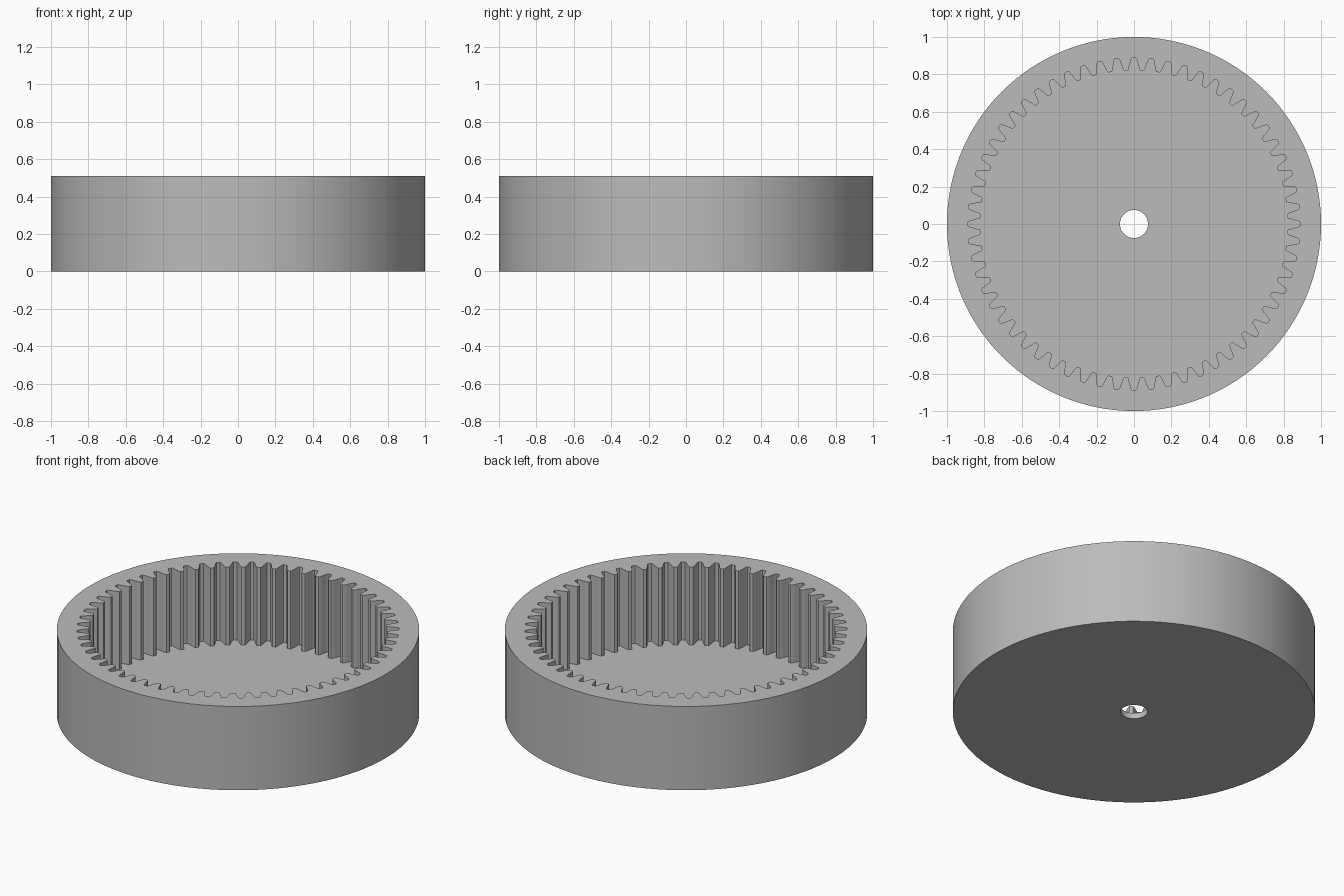
import bpy
import bmesh
from math import sin, cos, radians, pi, tau

HEIGHT, FLOOR = 0.51, 0.035
OUTER, BORE = 1.0, 0.075
TEETH = 60
# Half of one tooth gap: angle from the gap centre in degrees, radius
GAP = [(2.35, 0.822), (2.02, 0.827), (1.6, 0.848), (1.2, 0.868), (0.9, 0.883), (0.6, 0.888)]

cube = bpy.data.objects.get("Cube")
if cube:
    bpy.data.objects.remove(cube, do_unlink=True)

grey = bpy.data.materials.new("plain grey")
grey.use_nodes = True
colour = (0.5, 0.5, 0.5, 1)
grey.diffuse_color = colour
grey.node_tree.nodes["Principled BSDF"].inputs["Base Color"].default_value = colour


def circle(radius, count):
    return [(radius * cos(tau * i / count), radius * sin(tau * i / count)) for i in range(count)]


def toothed_outline():
    gap = [(-a, r) for a, r in GAP] + [(a, r) for a, r in reversed(GAP)]
    outline = []
    for i in range(TEETH):
        for a, r in gap:
            t = tau * i / TEETH + radians(a)
            outline.append((r * cos(t), r * sin(t)))
    return outline


bm = bmesh.new()


def wall(outline, low, high):
    """Upright wall along a closed outline; returns its lower and upper edges."""
    rings = []
    for z in (low, high):
        verts = [bm.verts.new((x, y, z)) for x, y in outline]
        rings.append((verts, [bm.edges.new((verts[i - 1], verts[i])) for i in range(len(verts))]))
    (a, low_edges), (b, high_edges) = rings
    for i in range(len(a)):
        bm.faces.new((a[i - 1], a[i], b[i], b[i - 1]))
    return low_edges, high_edges


def cap(outer_edges, inner_edges, up):
    """Flat face between two outlines."""
    bmesh.ops.triangle_fill(bm, edges=outer_edges + inner_edges, use_beauty=True, normal=(0, 0, up))


# Outer rim, toothed inner wall and centre bore
rim_low, rim_high = wall(circle(OUTER, 128), 0, HEIGHT)
teeth_low, teeth_high = wall(toothed_outline(), FLOOR, HEIGHT)
bore_low, bore_high = wall(circle(BORE, 48), 0, FLOOR)

# Top of the ring, floor of the cup and underside
cap(rim_high, teeth_high, 1)
cap(teeth_low, bore_high, 1)
cap(rim_low, bore_low, -1)
bmesh.ops.recalc_face_normals(bm, faces=bm.faces[:])

mesh = bpy.data.meshes.new("internal_ring_gear")
bm.to_mesh(mesh)
bm.free()
mesh.materials.append(grey)
gear = bpy.data.objects.new("internal_ring_gear", mesh)
bpy.context.collection.objects.link(gear)
bpy.context.view_layer.objects.active = gear
gear.select_set(True)
bpy.ops.object.shade_smooth_by_angle(angle=pi / 6)
